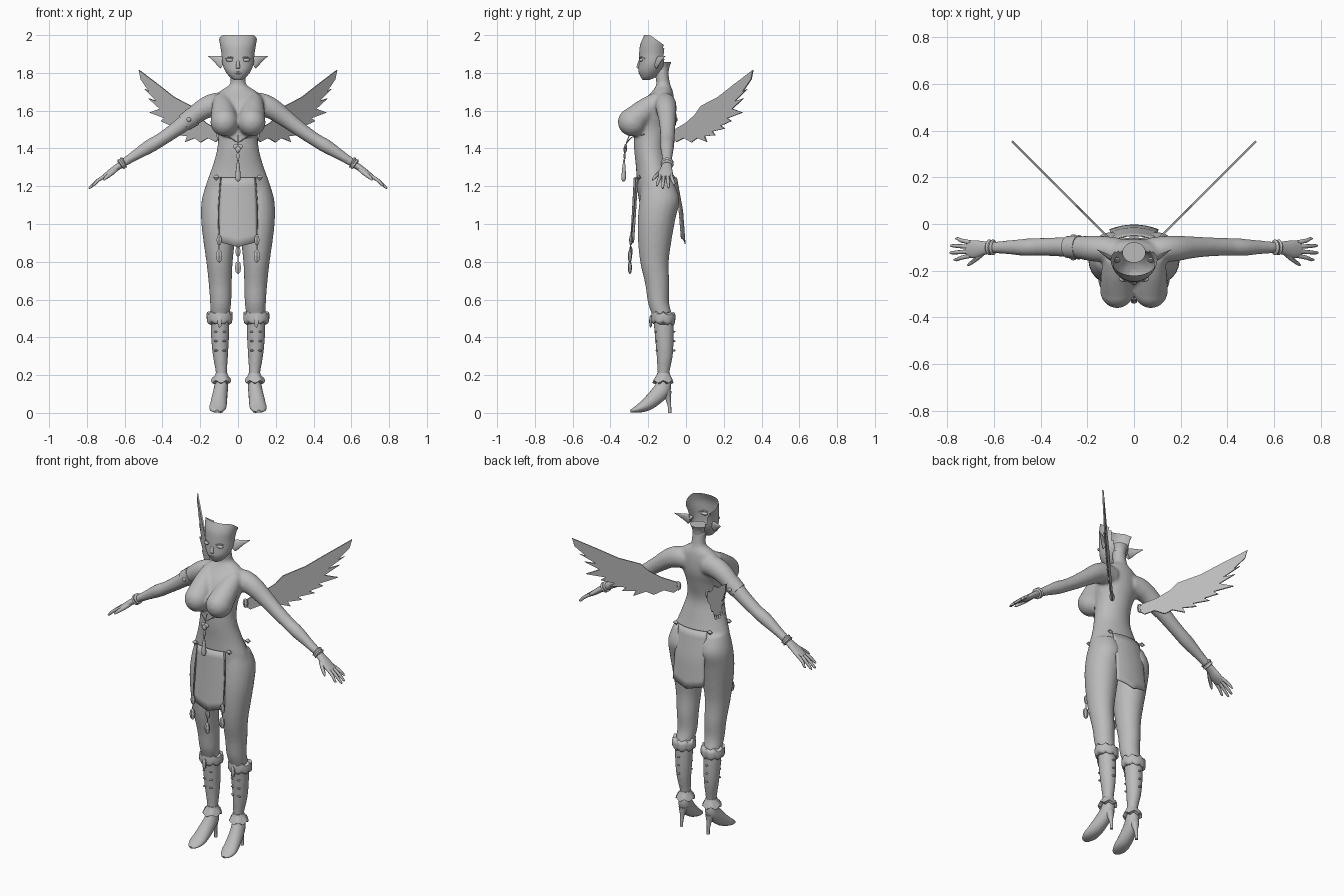
import bpy, bmesh, math
from mathutils import Vector, Matrix

grey = bpy.data.materials.new("plain_grey")
grey.diffuse_color = (0.5, 0.5, 0.5, 1)


def finish(name, bm, smooth=True, angle=50):
    bmesh.ops.recalc_face_normals(bm, faces=bm.faces[:])
    me = bpy.data.meshes.new(name)
    bm.to_mesh(me)
    bm.free()
    me.materials.append(grey)
    ob = bpy.data.objects.new(name, me)
    bpy.context.collection.objects.link(ob)
    if smooth:
        bpy.context.view_layer.objects.active = ob
        ob.select_set(True)
        bpy.ops.object.shade_smooth_by_angle(angle=math.radians(angle))
        ob.select_set(False)
    return ob


def curve(rows, steps):
    """Catmull-Rom through rows of numbers."""
    out, n = [], len(rows)
    for i in range(n - 1):
        p0, p1, p2, p3 = (rows[max(0, min(n - 1, i + k))] for k in (-1, 0, 1, 2))
        for s in range(steps):
            t = s / steps
            out.append([0.5 * (2*b + (c-a)*t + (2*a-5*b+4*c-d)*t*t + (3*b-a-3*c+d)*t**3)
                        for a, b, c, d in zip(p0, p1, p2, p3)])
    return out + [list(rows[-1])]


def loft(bm, rows, side=1, u=(1, 0, 0), level=False, sides=20, steps=4, caps=True):
    """Rows are x, y, z, radius along u, radius across; side mirrors x."""
    rows = curve([(r[0] * side, *r[1:]) for r in rows], steps)
    pts, rings = [Vector(r[:3]) for r in rows], []
    for i, r in enumerate(rows):
        t = (pts[min(i + 1, len(pts) - 1)] - pts[max(i - 1, 0)]).normalized()
        a = Vector(u)
        v = Vector((0, 1, 0)) if level else t.cross(a).normalized()
        rings.append([bm.verts.new(pts[i] + a * r[3] * math.cos(k * math.tau / sides)
                                   + v * r[4] * math.sin(k * math.tau / sides))
                      for k in range(sides)])
    for A, B in zip(rings, rings[1:]):
        for k in range(sides):
            j = (k + 1) % sides
            bm.faces.new((A[k], A[j], B[j], B[k]))
    if caps:
        bm.faces.new(rings[0])
        bm.faces.new(rings[-1])
    return rings


def ball(bm, loc, size, seg=16, rings=10):
    bmesh.ops.create_uvsphere(bm, u_segments=seg, v_segments=rings, radius=1,
                              matrix=Matrix.Translation(loc) @ Matrix.Diagonal((*size, 1)))


def gem(bm, loc, w, h):
    """Small long diamond."""
    ball(bm, loc, (w, w * 0.6, h), 6, 2 if h < w else 4)


SIDES = (-1, 1)

# Body: torso, neck, legs, arms and bust fused into one skin
bm = bmesh.new()
loft(bm, [(0, -.155, 1.06, .15, .08), (0, -.155, 1.13, .175, .095), (0, -.16, 1.2, .172, .1),
          (0, -.175, 1.3, .137, .09), (0, -.19, 1.4, .110, .085), (0, -.18, 1.5, .106, .095),
          (0, -.165, 1.58, .128, .1), (0, -.145, 1.65, .135, .082), (0, -.125, 1.70, .1, .056),
          (0, -.12, 1.735, .047, .038), (0, -.125, 1.77, .04, .036), (0, -.13, 1.82, .04, .036)],
     level=True, sides=32)
for s in SIDES:
    loft(bm, [(.09, -.15, 1.22, .075, .085), (.1, -.14, 1.13, .092, .106), (.102, -.155, 1.03, .094, .1),
              (.1, -.165, .92, .085, .09), (.098, -.167, .8, .07, .076), (.094, -.152, .68, .061, .064),
              (.092, -.145, .58, .056, .056), (.095, -.122, .5, .05, .054), (.095, -.115, .4, .048, .05),
              (.093, -.113, .3, .04, .043), (.087, -.12, .2, .029, .031), (.087, -.122, .13, .03, .034)],
         s, level=True)
    loft(bm, [(.06, -.11, 1.63, .05, .055), (.12, -.108, 1.632, .056, .062), (.18, -.105, 1.61, .055, .056),
              (.25, -.1, 1.56, .047, .047), (.33, -.098, 1.5, .041, .04), (.41, -.098, 1.445, .038, .036),
              (.47, -.1, 1.41, .037, .037), (.55, -.1, 1.36, .029, .027), (.62, -.1, 1.315, .024, .021)],
         s, u=(0, 1, 0))
    loft(bm, [(.085, -.14, 1.66, .045, .045), (.08, -.2, 1.615, .06, .06), (.073, -.265, 1.56, .072, .07)], s)
    ball(bm, (.072 * s, -.283, 1.54), (.074, .078, .076), 24, 16)
body = finish("body", bm, False)
m = body.modifiers.new("fuse", 'REMESH')
m.mode, m.voxel_size, m.use_smooth_shade = 'VOXEL', 0.009, True
m = body.modifiers.new("relax", 'SMOOTH')
m.factor, m.iterations = 0.5, 6

# Head: open shell with the back cut away and a slanted top rim
bm = bmesh.new()
rings = loft(bm, [(0, -.212, 1.762, .018, .016), (0, -.2, 1.778, .043, .04), (0, -.19, 1.81, .068, .062),
                  (0, -.178, 1.85, .083, .072), (0, -.172, 1.9, .087, .076), (0, -.168, 1.95, .094, .074),
                  (0, -.155, 2.0, .1, .066)], level=True, sides=40, caps=False)
bm.faces.new(rings[0])
for v in bm.verts:
    if v.co.z > 1.9:
        v.co.z -= (v.co.z - 1.9) * 0.5 * max(0, v.co.y + .19) / .07
bmesh.ops.delete(bm, geom=[f for f in bm.faces if f.calc_center_median().y > -.118
                           and f.calc_center_median().z > 1.835], context='FACES')
finish("head", bm)

# Nose, lips and eyes
bm = bmesh.new()
loft(bm, [(0, -.24, 1.875, .007, .006), (0, -.25, 1.845, .009, .009), (0, -.25, 1.828, .012, .011),
          (0, -.242, 1.82, .008, .005)], level=True, sides=10)
for z in (1.798, 1.805):
    ball(bm, (0, -.243, z), (.019, .009, .004))
finish("nose_and_lips", bm)
for s in SIDES:
    bm = bmesh.new()
    ball(bm, (.042 * s, -.236, 1.868), (.023, .012, .009))
    finish("eye", bm)
    bm = bmesh.new()
    loft(bm, [(.023, -.247, 1.878, .003, .003), (.045, -.239, 1.884, .004, .003),
              (.068, -.217, 1.876, .003, .003)], s, u=(0, 0, 1), sides=6)
    finish("eyelash", bm)
    # Pointed ear
    bm = bmesh.new()
    loft(bm, [(.075, -.155, 1.85, .012, .032), (.1, -.145, 1.865, .01, .026), (.125, -.13, 1.876, .007, .014),
              (.158, -.11, 1.889, .001, .001)], s, u=(0, 1, 0), sides=12)
    finish("ear", bm)

# Flared hair base at the nape
bm = bmesh.new()
loft(bm, [(0, -.13, 1.79, .035, .035), (0, -.125, 1.83, .038, .037), (0, -.122, 1.857, .05, .044)],
     level=True)
finish("hair_base", bm)

# Feathered wing outline as (depth, height), swept outwards at 45 degrees
wing = [(-.06, 1.50), (.0, 1.535), (.05, 1.58), (.08, 1.625), (.17, 1.672), (.25, 1.735), (.355, 1.815),
        (.345, 1.765), (.30, 1.70), (.325, 1.715), (.26, 1.65), (.305, 1.665), (.245, 1.61), (.30, 1.59),
        (.22, 1.56), (.24, 1.545), (.185, 1.52), (.205, 1.505), (.14, 1.49), (.155, 1.47),
        (.10, 1.465), (.11, 1.435), (.06, 1.455), (.03, 1.432), (-.01, 1.455), (-.05, 1.435), (-.075, 1.46)]
for s in SIDES:
    bm = bmesh.new()
    bm.faces.new([bm.verts.new((s * (y + .168), y, z)) for y, z in wing])
    ob = finish("wing", bm, False)
    m = ob.modifiers.new("thickness", 'SOLIDIFY')
    m.thickness, m.offset = 0.008, 0
    bm = bmesh.new()
    gem(bm, (.1 * s, -.07, 1.475), .018, .03)
    finish("wing_mount", bm, False)

# Hands with fingers and thumb
for s in SIDES:
    bm = bmesh.new()
    loft(bm, [(.61, -.1, 1.32, .024, .02), (.645, -.104, 1.297, .03, .017), (.68, -.108, 1.27, .038, .016),
              (.715, -.108, 1.246, .036, .011)], s, u=(0, 1, 0))
    for i, tip in enumerate((.772, .79, .787, .765)):
        y0, y1 = -.136 + i * .019, -.153 + i * .03
        z1 = 1.246 - (tip - .71) * .72
        loft(bm, [(.7, y0, 1.257, .0095, .0095), (.74, (y0 + y1) / 2, 1.232, .009, .009),
                  (tip - .01, y1, z1 + .007, .007, .007), (tip, y1, z1, .003, .003)],
             s, u=(0, 1, 0), sides=8, steps=2)
    loft(bm, [(.64, -.118, 1.295, .012, .012), (.67, -.145, 1.268, .012, .012), (.7, -.168, 1.245, .009, .009),
              (.712, -.176, 1.232, .004, .004)], s, u=(0, 1, 0), sides=8, steps=2)
    finish("hand", bm)
    # Bracelet
    bm = bmesh.new()
    loft(bm, [(.600, -.1, 1.328, .024, .022), (.604, -.1, 1.326, .034, .031), (.612, -.1, 1.320, .029, .026),
              (.62, -.1, 1.315, .034, .031), (.624, -.1, 1.312, .024, .022)], s, u=(0, 1, 0), steps=2)
    finish("bracelet", bm)

# Armband on one upper arm
bm = bmesh.new()
loft(bm, [(.235, -.1, 1.57, .052, .052), (.285, -.099, 1.535, .047, .047)], -1, u=(0, 1, 0))
for i in range(8):
    a = i * math.tau / 8
    ball(bm, (-.26 + .028 * math.sin(a), -.1 + .049 * math.cos(a), 1.553 + .04 * math.sin(a)),
         (.012, .007, .012), 8, 6)
finish("armband", bm)

for s in SIDES:
    # Boot cuff, dipping to a point in front
    bm = bmesh.new()
    loft(bm, [(.096, -.122, .472, .054, .056), (.097, -.121, .48, .066, .062), (.097, -.12, .5, .069, .064),
              (.097, -.12, .525, .067, .062), (.096, -.12, .53, .05, .05)], s, level=True, sides=24, steps=2)
    for v in bm.verts:
        v.co.z += .008 * math.cos(8 * math.atan2(v.co.y + .12, v.co.x - .097 * s)) - .08 * (v.co.y + .12)
    finish("boot_cuff", bm)
    bm = bmesh.new()
    gem(bm, (.097 * s, -.187, .485), .014, .035)
    for z in (.33, .38, .43):
        for a in (-1, 1):
            ball(bm, (.095 * s + .022 * a, -.113 - .043 * (z + .66), z), (.011, .006, .005), 8, 6)
        ball(bm, (.095 * s, -.064, z), (.008, .009, .005), 8, 6)
    finish("boot_studs", bm)
    # Flared ankle cuff
    bm = bmesh.new()
    loft(bm, [(.087, -.12, .21, .031, .033), (.088, -.12, .195, .037, .039), (.09, -.122, .165, .054, .056),
              (.09, -.122, .16, .03, .03)], s, level=True, sides=24, steps=2)
    for v in bm.verts:
        if v.co.z < .185:
            v.co.z += .007 * math.cos(6 * math.atan2(v.co.y + .12, v.co.x - .09 * s))
    finish("ankle_cuff", bm)
    # High heeled shoe and its heel
    bm = bmesh.new()
    loft(bm, [(.088, -.12, .18, .032, .034), (.09, -.122, .135, .037, .043), (.096, -.15, .095, .04, .043),
              (.103, -.2, .05, .044, .036), (.108, -.245, .025, .044, .024), (.11, -.28, .013, .03, .012),
              (.11, -.295, .009, .012, .006)], s)
    for v in bm.verts:
        v.co.z = max(v.co.z, 0)
    finish("shoe", bm)
    bm = bmesh.new()
    loft(bm, [(.09, -.105, .115, .028, .028), (.09, -.094, .07, .014, .014), (.09, -.087, .03, .009, .009),
              (.09, -.086, 0, .009, .009)], s, level=True, sides=12)
    finish("shoe_heel", bm)


# Loin cloths: curved panels with a pointed hem
def cloth(name, top_y, mid_y, low_y, bow, low):
    bm, grid = bmesh.new(), []
    for j in range(9):
        t, row = j / 8, []
        for i in range(13):
            f = i / 6 - 1
            hem = low + .03 * abs(f) ** 0.8
            y = top_y + 2 * t * (mid_y - top_y) if t < .5 else mid_y + (2 * t - 1) * (low_y - mid_y)
            row.append(bm.verts.new((f * (.095 + .01 * t), y + bow * f * f, 1.245 + t * (hem - 1.245))))
        grid.append(row)
    for A, B in zip(grid, grid[1:]):
        for i in range(12):
            bm.faces.new((A[i], A[i + 1], B[i + 1], B[i]))
    m = finish(name, bm).modifiers.new("thickness", 'SOLIDIFY')
    m.thickness, m.offset = 0.005, 0


cloth("front_cloth", -.274, -.284, -.295, .018, .875)
cloth("back_cloth", -.05, -.018, -.005, -.02, .895)

# Cloth tassels, waist ornaments and cords
bm = bmesh.new()
for x, z in ((-.1, .915), (.1, .915), (0, .855)):
    gem(bm, (x, -.292, z), .016, .03)
    gem(bm, (x, -.297, z - .085), .019, .036)
    loft(bm, [(x, -.292, z, .003, .003), (x, -.297, z - .08, .003, .003)], sides=6)
for s in SIDES:
    loft(bm, [(.09, -.265, 1.25, .003, .003), (.103, -.275, 1.08, .003, .003), (.1, -.29, .93, .003, .003)],
         s, sides=6)
    for y in (-.25, -.068):
        gem(bm, (.115 * s, y, 1.247), .02, .016)
finish("tassels", bm, False)

# Pendant hanging below the bust
bm = bmesh.new()
loft(bm, [(0, -.3, 1.47, .003, .003), (0, -.32, 1.41, .003, .003), (0, -.328, 1.33, .003, .003)], sides=6)
for s in SIDES:
    loft(bm, [(0, -.312, 1.43, .003, .003), (.05, -.285, 1.46, .003, .003), (.1, -.22, 1.475, .003, .003)],
         s, u=(0, 0, 1), sides=6)
    ball(bm, (.011 * s, -.32, 1.41), (.015, .007, .014), 10, 8)
gem(bm, (0, -.322, 1.395), .016, .02)
gem(bm, (0, -.325, 1.36), .01, .02)
loft(bm, [(0, -.328, 1.34, .004, .004), (0, -.329, 1.29, .011, .01), (0, -.33, 1.24, .014, .012),
          (0, -.33, 1.225, .005, .005)], level=True, sides=10)
finish("pendant", bm)
